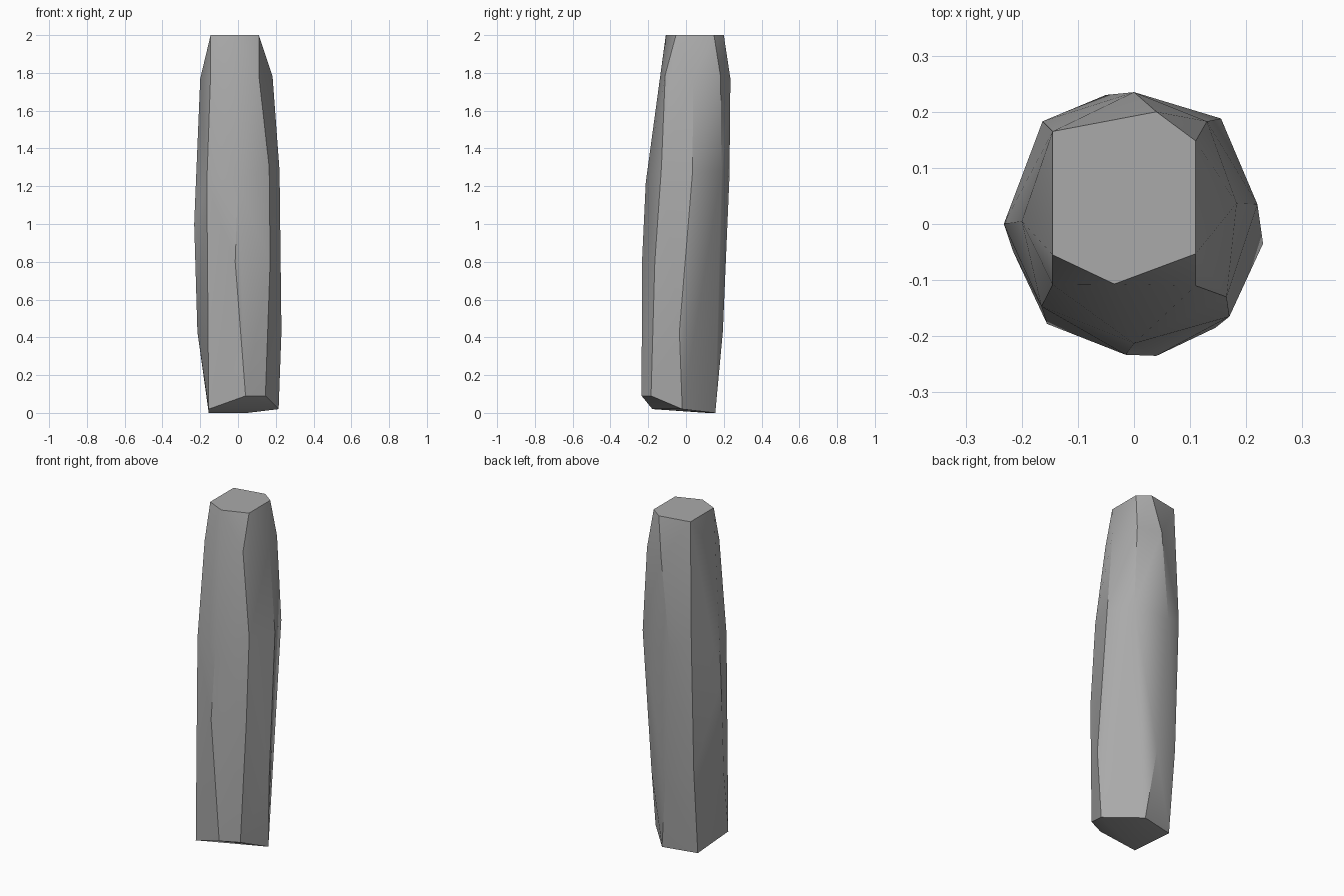
import bpy
import bmesh
import math

# Remove the default cube
default_cube = bpy.data.objects.get("Cube")
if default_cube:
    bpy.data.objects.remove(default_cube, do_unlink=True)


def flat_material(name, colour):
    """Create a plain material with one colour."""
    material = bpy.data.materials.new(name)
    material.use_nodes = True
    material.diffuse_color = colour
    shader = material.node_tree.nodes["Principled BSDF"]
    shader.inputs["Base Color"].default_value = colour
    shader.inputs["Roughness"].default_value = 0.9
    return material


# Worn vertical ridges of the hewn column, each listed from top to bottom
ridges = {
    "front": [(-.035, -.107, 2), (-.035, -.118, 1.79), (0, -.213, 1.22),
              (-.015, -.233, .8), (.04, -.235, .09)],
    "front_left": [(.11, -.053, 2), (.11, -.11, 1.79), (.165, -.13, 1.3),
                   (.17, -.165, .8), (.145, -.185, .09)],
    "left": [(.183, .037, 1.78), (.22, .035, 1.28), (.23, -.035, .43),
             (.215, -.02, .02)],
    "back_left": [(.11, .148, 2), (.13, .183, 1.78), (.155, .188, 1.28),
                  (.13, .14, .43)],
    "back": [(.04, .2, 2), (0, .235, 1.77), (-.05, .23, 1.25),
             (0, .195, .43), (.05, .155, 0)],
    "back_right": [(-.145, .165, 2), (-.163, .183, 1.3), (-.16, .155, .5),
                   (-.155, .11, 0)],
    "right": [(-.2, .005, 1.77), (-.232, 0, 1), (-.215, -.05, .43)],
    "front_right": [(-.145, -.055, 2), (-.145, -.108, 1.79),
                    (-.165, -.147, 1.22), (-.155, -.178, .02)],
}

# Wrap the ridges in one faceted stone surface
bm = bmesh.new()
for ridge in ridges.values():
    for point in ridge:
        bm.verts.new(point)
hull = bmesh.ops.convex_hull(bm, input=bm.verts[:])
unused = {item for item in hull["geom_interior"] + hull["geom_unused"]
          if isinstance(item, bmesh.types.BMVert)}
bmesh.ops.delete(bm, geom=list(unused), context="VERTS")

# Merge the level triangles of the cut top into one face
bmesh.ops.dissolve_limit(bm, angle_limit=math.radians(1),
                         verts=bm.verts[:], edges=bm.edges[:])
bmesh.ops.recalc_face_normals(bm, faces=bm.faces[:])

mesh = bpy.data.meshes.new("stone_pillar")
bm.to_mesh(mesh)
bm.free()
mesh.materials.append(flat_material("grey_stone", (.4, .4, .4, 1)))

pillar = bpy.data.objects.new("stone_pillar", mesh)
bpy.context.collection.objects.link(pillar)

# Soften shallow facets while keeping the main ridges crisp
bpy.ops.object.select_all(action="DESELECT")
pillar.select_set(True)
bpy.context.view_layer.objects.active = pillar
bpy.ops.object.shade_smooth_by_angle(angle=math.radians(30))
